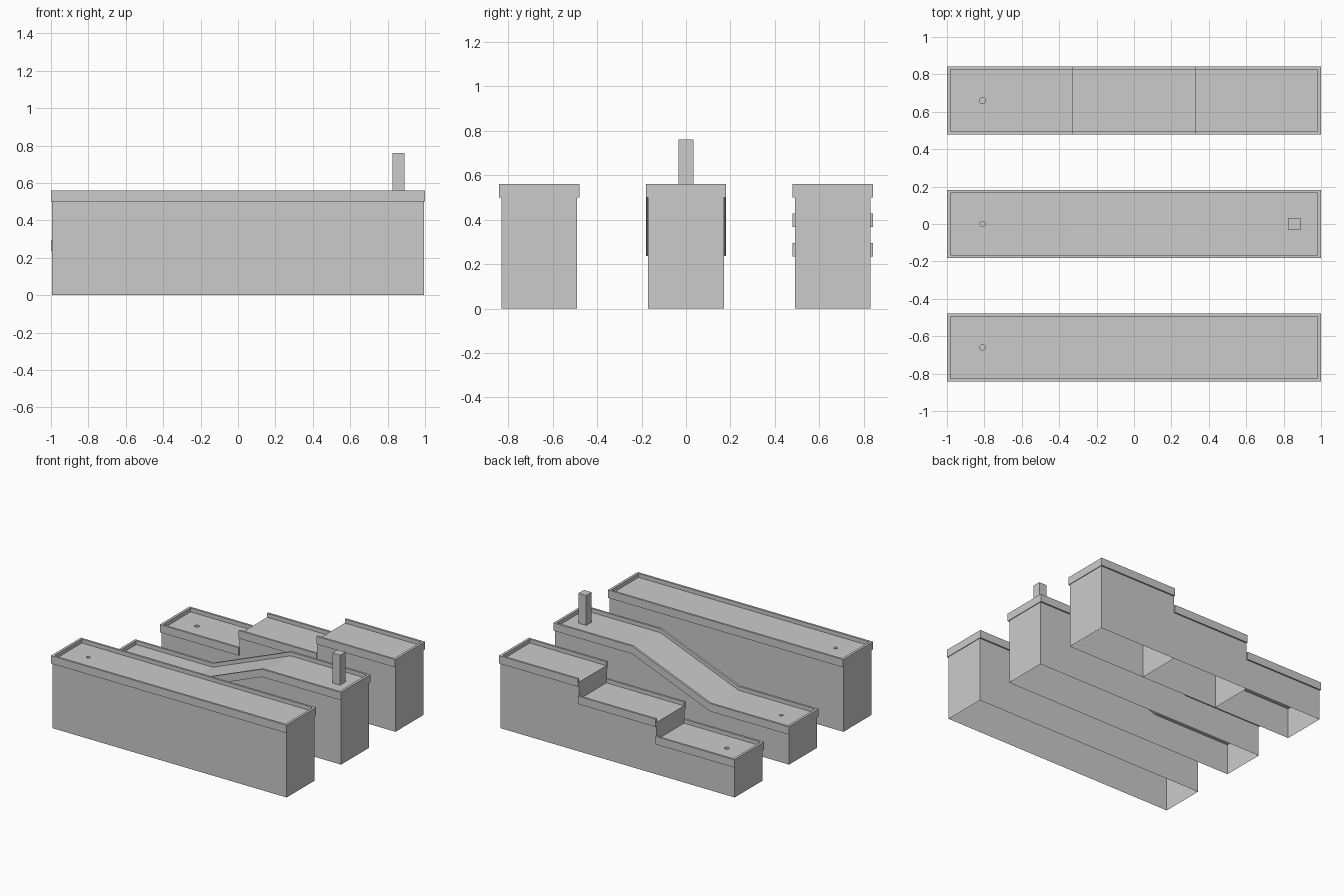
import bpy, bmesh

if "Cube" in bpy.data.objects:
    bpy.data.objects.remove(bpy.data.objects["Cube"])

RIM_H, FELT_H = 0.06, 0.03        # rim and felt thickness above the body
HALF_W, INNER_W, BODY_W = 0.181, 0.165, 0.17
INNER_X, BODY_X = 0.981, 0.995


def add_object(name, bm):
    bmesh.ops.recalc_face_normals(bm, faces=bm.faces)
    mesh = bpy.data.meshes.new(name)
    bm.to_mesh(mesh)
    bm.free()
    obj = bpy.data.objects.new(name, mesh)
    bpy.context.collection.objects.link(obj)
    return obj


def extrude_profile(bm, pts, y0, y1):
    """Solid made by extruding an xz outline from y0 to y1."""
    face = bm.faces.new([bm.verts.new((x, y0, z)) for x, z in pts])
    new = bmesh.ops.extrude_face_region(bm, geom=[face])["geom"]
    verts = [v for v in new if isinstance(v, bmesh.types.BMVert)]
    bmesh.ops.translate(bm, verts=verts, vec=(0, y1 - y0, 0))
    if face.is_valid and len([f for f in bm.faces if set(f.verts) == set(face.verts)]) == 0:
        bm.faces.new(face.verts)


def clamp(line, limit):
    return [(max(-limit, min(limit, x)), z) for x, z in line]


def band(line, h):
    """Outline of a strip of height h standing on a line."""
    return line + [(x, z + h) for x, z in reversed(line)]


def body(name, y, line):
    """Hollow plinth, open underneath, below the surface line."""
    bm = bmesh.new()
    pts = clamp(line, BODY_X)
    extrude_profile(bm, [(pts[0][0], 0)] + pts + [(pts[-1][0], 0)], y - BODY_W, y + BODY_W)
    base = [f for f in bm.faces if all(abs(v.co.z) < 1e-6 for v in f.verts)]
    bmesh.ops.delete(bm, geom=base, context='FACES_ONLY')
    add_object(name, bm)


def rim(name, y, line):
    """Raised border: both sides, plus an end wall at x = -1 and x = 1."""
    bm = bmesh.new()
    outline = band(line, RIM_H)
    extrude_profile(bm, outline, y - HALF_W, y - INNER_W)
    extrude_profile(bm, outline, y + INNER_W, y + HALF_W)
    for x, z in (line[0], line[-1]):
        if abs(x) > 0.99:
            extrude_profile(bm, band([(x, z), (x * INNER_X, z)], RIM_H),
                            y - INNER_W, y + INNER_W)
    add_object(name, bm)


def felt(name, y, line):
    """Playing surface laid between the rims."""
    bm = bmesh.new()
    extrude_profile(bm, band(clamp(line, INNER_X), FELT_H), y - INNER_W, y + INNER_W)
    return add_object(name, bm)


def cut_hole(surface, y, z, r):
    """Round cup hole through the felt."""
    bpy.ops.mesh.primitive_cylinder_add(vertices=24, radius=r, depth=0.1,
                                        location=(-0.81, y, z + FELT_H))
    cutter = bpy.context.object
    cutter.name = surface.name + "_hole_cutter"
    mod = surface.modifiers.new("hole", 'BOOLEAN')
    mod.operation, mod.solver, mod.object = 'DIFFERENCE', 'EXACT', cutter
    bpy.context.view_layer.objects.active = surface
    bpy.ops.object.modifier_apply(modifier=mod.name)
    bpy.data.objects.remove(cutter)


# Each lane is a list of sections; each section is its surface line in xz
lanes = {
    "flat_lane": (-0.66, 0.014, [[(-1, 0.5), (1, 0.5)]]),
    "ramp_lane": (0.0, 0.014, [[(-1, 0.236), (-0.33, 0.236), (0.33, 0.5), (1, 0.5)]]),
    "step_lane": (0.66, 0.017, [[(-1, 0.235), (-0.33, 0.235)],
                                [(-0.33, 0.368), (0.33, 0.368)],
                                [(0.33, 0.5), (1, 0.5)]]),
}
for name, (y, r, sections) in lanes.items():
    for i, line in enumerate(sections, 1):
        body(f"{name}_body_{i}", y, line)
        rim(f"{name}_rim_{i}", y, line)
        surface = felt(f"{name}_felt_{i}", y, line)
        if i == 1:
            cut_hole(surface, y, line[0][1], r)

# Square post at the high end of the ramp lane
bm = bmesh.new()
extrude_profile(bm, band([(0.825, 0.5), (0.891, 0.5)], 0.26), -0.033, 0.033)
add_object("ramp_post", bm)
